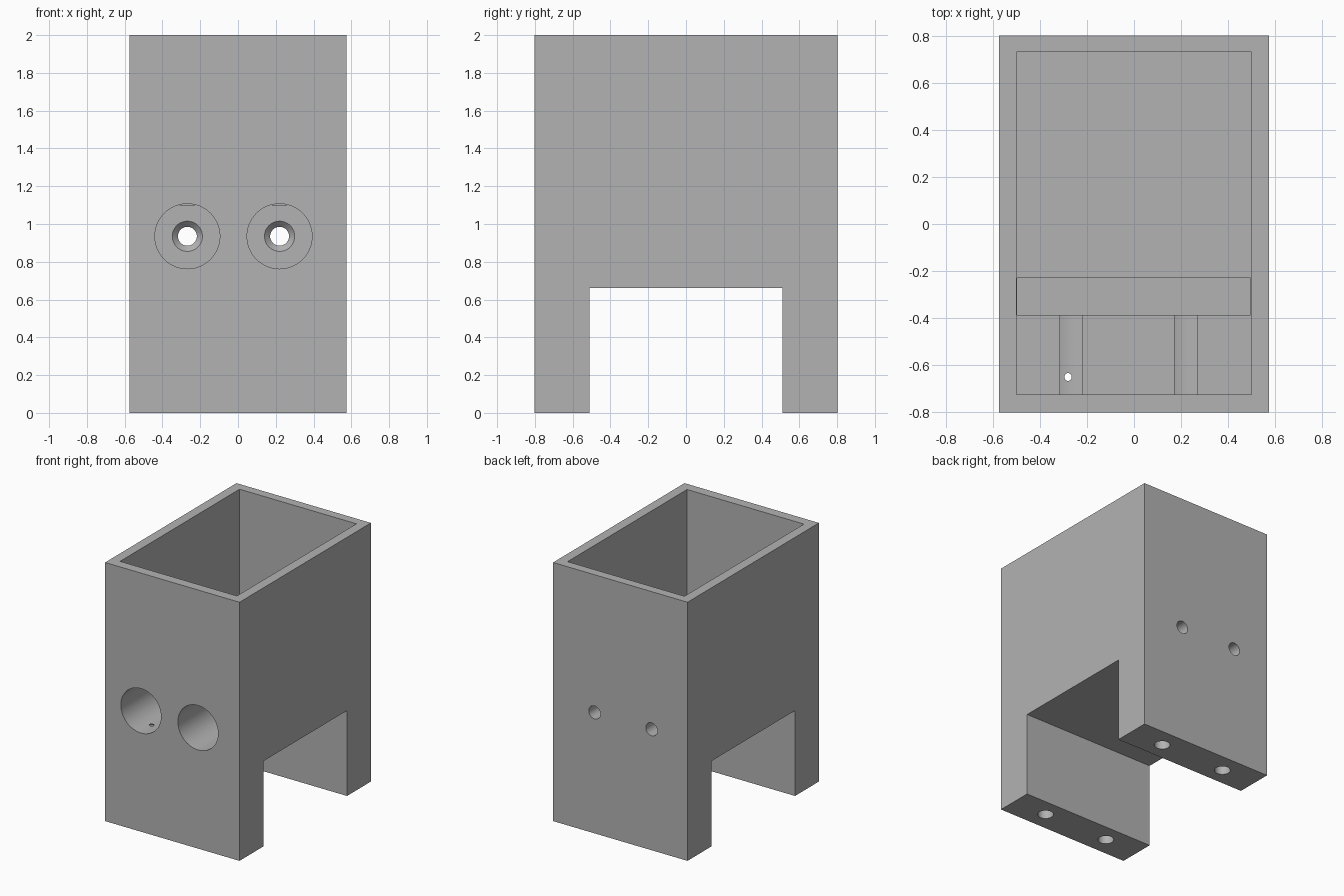
import bpy
import math
from mathutils import Vector

cube = bpy.data.objects.get("Cube")
if cube:
    bpy.data.objects.remove(cube, do_unlink=True)

grey = bpy.data.materials.new("plain_grey")
grey.use_nodes = True
colour = (0.45, 0.45, 0.45, 1)
grey.diffuse_color = colour
grey.node_tree.nodes["Principled BSDF"].inputs["Base Color"].default_value = colour


def box(name, low, high):
    low, high = Vector(low), Vector(high)
    bpy.ops.mesh.primitive_cube_add(size=1, location=(low + high) / 2)
    ob = bpy.context.object
    ob.name = name
    ob.scale = high - low
    bpy.ops.object.transform_apply(location=True, rotation=True, scale=True)
    return ob


def rod(name, start, end, r1, r2, sides=64):
    """Cylinder or cone between two points."""
    start, end = Vector(start), Vector(end)
    axis = end - start
    bpy.ops.mesh.primitive_cone_add(
        vertices=sides, radius1=r1, radius2=r2, depth=axis.length,
        location=(start + end) / 2,
        rotation=axis.to_track_quat("Z", "Y").to_euler())
    ob = bpy.context.object
    ob.name = name
    bpy.ops.object.transform_apply(location=True, rotation=True, scale=True)
    return ob


def cut(target, cutter):
    cutter.hide_render = True
    mod = target.modifiers.new("cut", "BOOLEAN")
    mod.operation = "DIFFERENCE"
    mod.solver = "EXACT"
    mod.object = cutter
    bpy.context.view_layer.objects.active = target
    bpy.ops.object.modifier_apply(modifier=mod.name)
    bpy.data.objects.remove(cutter, do_unlink=True)


# Housing block with open tray on top and saddle notch below
housing = box("housing", (-0.575, -0.803, 0), (0.575, 0.803, 2))
cut(housing, box("tray_cutter", (-0.5, -0.727, 1.1), (0.5, 0.733, 2.2)))
cut(housing, box("notch_cutter", (-0.8, -0.511, -0.2), (0.8, 0.511, 0.66)))

# Cross slot in the tray floor
cut(housing, box("slot_cutter", (-0.499, -0.388, 0.735), (0.497, -0.23, 1.3)))

# Front bores, each with a countersunk hole running out of the back
bore_z = 0.935
for x in (-0.268, 0.22):
    cut(housing, rod("bore_cutter", (x, -0.95, bore_z), (x, -0.3, bore_z), 0.172, 0.172))
    cut(housing, rod("through_cutter", (x, -0.3, bore_z), (x, 0.95, bore_z), 0.05, 0.05, 48))
    cut(housing, rod("sink_cutter", (x, -0.24, bore_z), (x, -0.19, bore_z), 0.09, 0.04, 48))

# Drilled screw holes with pointed ends in the feet
for x in (-0.283, 0.283):
    for y in (-0.652, 0.652):
        cut(housing, rod("screw_cutter", (x, y, -0.1), (x, y, 0.74), 0.057, 0.057, 48))
        cut(housing, rod("tip_cutter", (x, y, 0.739), (x, y, 0.774), 0.057, 0, 48))

housing.data.materials.clear()
housing.data.materials.append(grey)
for poly in housing.data.polygons:
    poly.material_index = 0

bpy.ops.object.select_all(action="DESELECT")
housing.select_set(True)
bpy.context.view_layer.objects.active = housing
bpy.ops.object.shade_smooth_by_angle(angle=math.radians(30))
